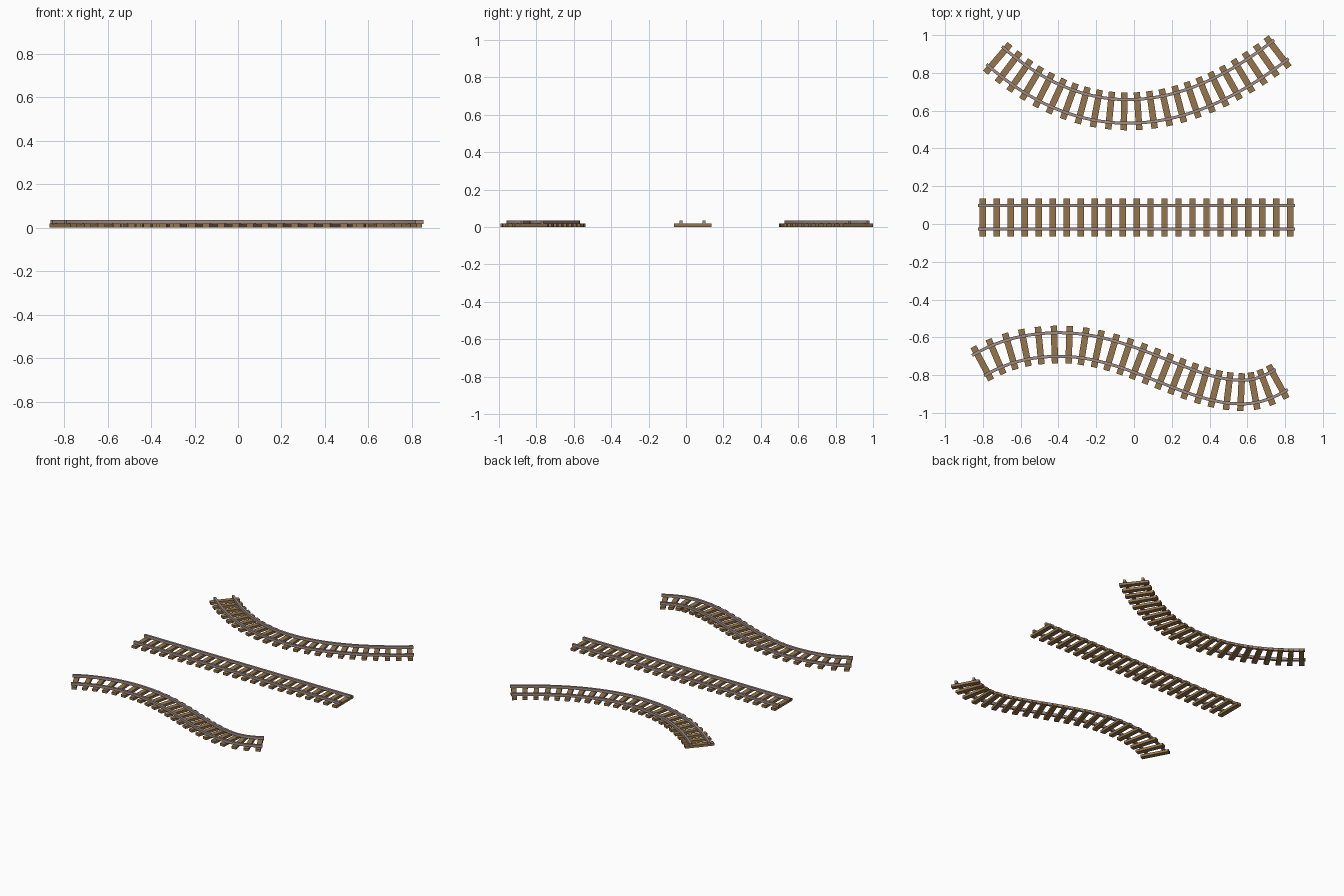
import bpy, bmesh, math
from mathutils import Vector
from mathutils.geometry import interpolate_bezier

if "Cube" in bpy.data.objects:
    bpy.data.objects.remove(bpy.data.objects["Cube"])

TIES = 23
TIE_LEN, TIE_WID, TIE_TOP = 0.2, 0.034, 0.018
GAUGE, RAIL_W, RAIL_TOP = 0.0625, 0.016, 0.036
END_MARGIN = 0.025


def material(name, rgb):
    m = bpy.data.materials.new(name)
    m.diffuse_color = (*rgb, 1)
    m.use_nodes = True
    m.node_tree.nodes["Principled BSDF"].inputs["Base Color"].default_value = m.diffuse_color
    return m


WOOD = material("brown wood", (0.31, 0.18, 0.07))
STEEL = material("rusty grey steel", (0.36, 0.27, 0.24))


def finish(bm, name, mat):
    bmesh.ops.recalc_face_normals(bm, faces=bm.faces)
    me = bpy.data.meshes.new(name)
    bm.to_mesh(me)
    bm.free()
    me.materials.append(mat)
    ob = bpy.data.objects.new(name, me)
    bpy.context.collection.objects.link(ob)


def box_ring(bm, p, n, c, half, z0, z1):
    """Four corners of a rectangular section across the path at offset c."""
    pts = [(c - half, z0), (c + half, z0), (c + half, z1), (c - half, z1)]
    return [bm.verts.new((p.x + n.x * o, p.y + n.y * o, z)) for o, z in pts]


def skin(bm, rings):
    for a, b in zip(rings, rings[1:]):
        for i in range(4):
            j = (i + 1) % 4
            bm.faces.new((a[i], a[j], b[j], b[i]))
    bm.faces.new(rings[0])
    bm.faces.new(rings[-1][::-1])


def sample(knots, res=24):
    """Knots are (x, y, heading in degrees, handle in, handle out)."""
    pts = []
    for a, b in zip(knots, knots[1:]):
        pa, pb = Vector(a[:2]), Vector(b[:2])
        da, db = [Vector((math.cos(math.radians(k[2])), math.sin(math.radians(k[2])))) for k in (a, b)]
        seg = interpolate_bezier(pa, pa + da * a[4], pb - db * b[3], pb, res + 1)
        pts += [Vector(p[:2]) for p in seg][1 if pts else 0:]
    return pts


def at_length(pts, s):
    """Point and direction at distance s along the path."""
    for a, b in zip(pts, pts[1:]):
        d = (b - a).length
        if s <= d:
            break
        s -= d
    t = (b - a).normalized()
    return a + t * s, t


def track(name, knots, res=24, squeeze=0.0):
    pts = sample(knots, res)
    total = sum((b - a).length for a, b in zip(pts, pts[1:]))

    # two rails swept along the path
    for side, c in (("left", GAUGE), ("right", -GAUGE)):
        bm = bmesh.new()
        rings = []
        for i, p in enumerate(pts):
            if i == 0 or i == len(pts) - 1:
                ang = math.radians(knots[0 if i == 0 else -1][2])
                t = Vector((math.cos(ang), math.sin(ang)))
            else:
                t = (pts[i + 1] - pts[i - 1]).normalized()
            rings.append(box_ring(bm, p, Vector((-t.y, t.x)), c, RAIL_W / 2, TIE_TOP - 0.001, RAIL_TOP))
        skin(bm, rings)
        finish(bm, f"{name}_{side}_rail", STEEL)

    # wooden ties, closer together towards the far end when squeezed
    bm = bmesh.new()
    for i in range(TIES):
        u = i / (TIES - 1)
        u *= 1 + squeeze * (1 - u)
        p, t = at_length(pts, END_MARGIN + u * (total - 2 * END_MARGIN))
        n = Vector((-t.y, t.x))
        skin(bm, [box_ring(bm, p + t * o, n, 0, TIE_LEN / 2, 0, TIE_TOP)
                  for o in (-TIE_WID / 2, TIE_WID / 2)])
    finish(bm, f"{name}_ties", WOOD)


# straight track in the middle
track("straight_track", [(-0.826, 0.035, 0, 0, 0.5), (0.853, 0.035, 0, 0.5, 0)], res=1)

# single bend at the back
track("bend_track", [(-0.74, 0.893, -41.5, 0, 0.651), (0.78, 0.925, 38, 0.651, 0)], res=40)

# double bend at the front
track("double_bend_track", [(-0.825, -0.75, 30.7, 0, 0.16),
                            (-0.388, -0.638, 0, 0.16, 0.36),
                            (0.568, -0.89, 0, 0.28, 0.08),
                            (0.782, -0.823, 31, 0.08, 0)], res=20, squeeze=0.1)
